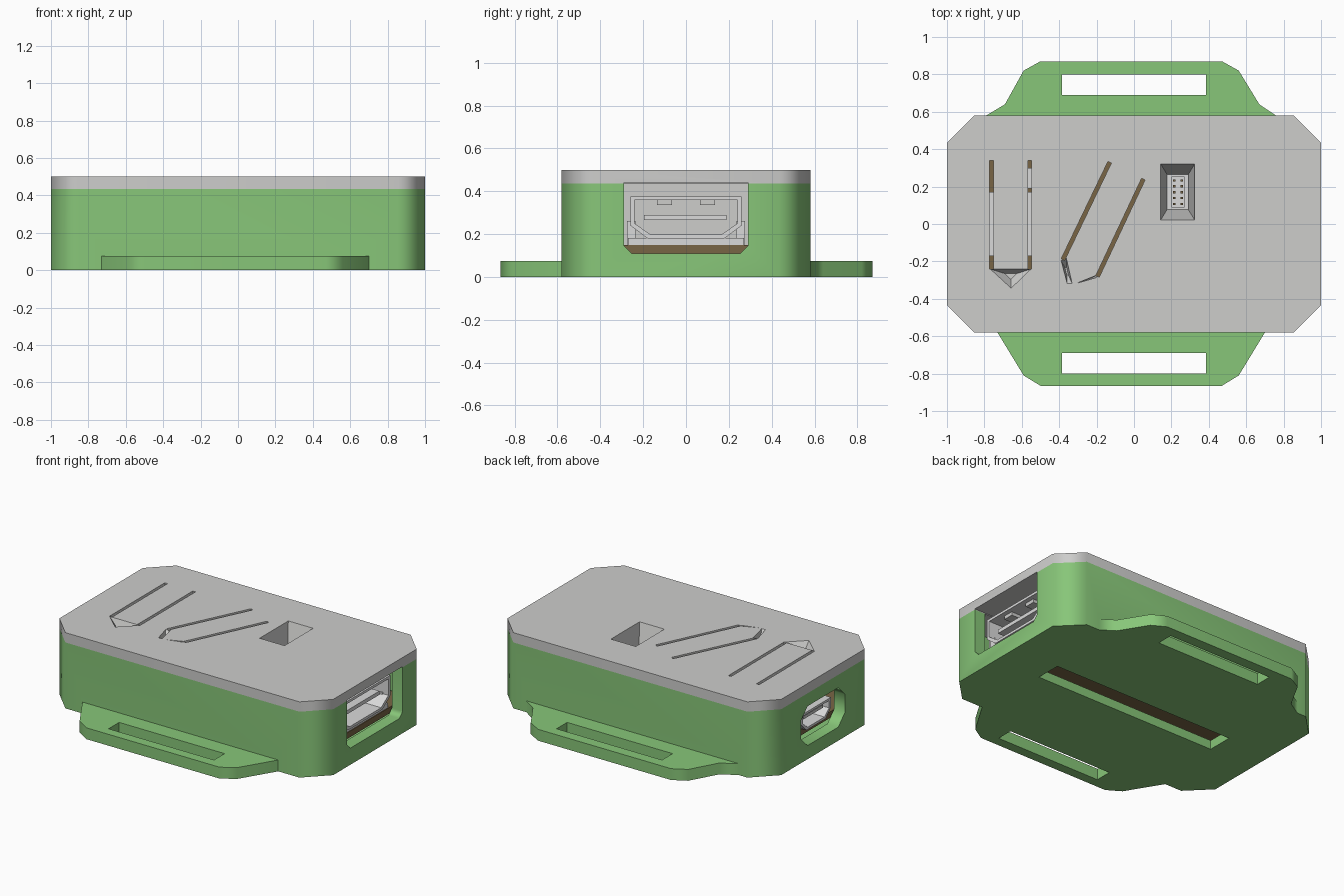
import bpy, bmesh, math
from mathutils import Vector

cube = bpy.data.objects.get("Cube")
if cube:
    bpy.data.objects.remove(cube, do_unlink=True)


def material(name, r, g, b):
    m = bpy.data.materials.new(name)
    m.use_nodes = True
    m.diffuse_color = (r, g, b, 1)
    node = next(n for n in m.node_tree.nodes if n.type == 'BSDF_PRINCIPLED')
    node.inputs["Base Color"].default_value = (r, g, b, 1)
    node.inputs["Roughness"].default_value = 0.6
    return m


GREEN = material("case_green", 0.245, 0.565, 0.19)
GREY = material("lid_grey", 0.61, 0.61, 0.60)
SILVER = material("connector_silver", 0.70, 0.70, 0.70)
BROWN = material("board_brown", 0.19, 0.13, 0.06)


def prism(name, pts, t0, t1, mat, axis='z', taper=1.0):
    """Extrude a profile along z (points are x, y) or x (points are y, z)."""
    cx = sum(p[0] for p in pts) / len(pts)
    cy = sum(p[1] for p in pts) / len(pts)

    def place(a, b, t):
        return (a, b, t) if axis == 'z' else (t, a, b)
    bm = bmesh.new()
    low = [bm.verts.new(place(cx + (a - cx) * taper, cy + (b - cy) * taper, t0)) for a, b in pts]
    top = [bm.verts.new(place(a, b, t1)) for a, b in pts]
    bm.faces.new(low)
    bm.faces.new(top)
    n = len(pts)
    for i in range(n):
        j = (i + 1) % n
        bm.faces.new((low[i], low[j], top[j], top[i]))
    bmesh.ops.recalc_face_normals(bm, faces=bm.faces)
    me = bpy.data.meshes.new(name)
    bm.to_mesh(me)
    bm.free()
    me.materials.append(mat)
    ob = bpy.data.objects.new(name, me)
    bpy.context.collection.objects.link(ob)
    return ob


def activate(ob):
    bpy.ops.object.select_all(action='DESELECT')
    ob.select_set(True)
    bpy.context.view_layer.objects.active = ob


def combine(ob, other, op='DIFFERENCE'):
    mod = ob.modifiers.new("combine", 'BOOLEAN')
    mod.operation = op
    mod.solver = 'EXACT'
    mod.object = other
    activate(ob)
    bpy.ops.object.modifier_apply(modifier=mod.name)
    bpy.data.objects.remove(other, do_unlink=True)


def rect(a0, a1, b0, b1):
    return [(a0, b0), (a1, b0), (a1, b1), (a0, b1)]


def octagon(w, h, c):
    """Rectangle of half sizes w, h with corners cut by c."""
    return [(w, h - c), (w - c, h), (c - w, h), (-w, h - c),
            (-w, c - h), (c - w, -h), (w - c, -h), (w, c - h)]


def line(x0, y0, x1, y1, width):
    """Thin rectangle around a segment."""
    d = Vector((x1 - x0, y1 - y0)).normalized() * width / 2
    return [(x0 - d.y, y0 + d.x), (x1 - d.y, y1 + d.x),
            (x1 + d.y, y1 - d.x), (x0 + d.y, y0 - d.x)]


def finish(ob):
    activate(ob)
    bpy.ops.object.shade_smooth_by_angle(angle=math.radians(50))
    mod = ob.modifiers.new("even_shading", 'WEIGHTED_NORMAL')
    mod.keep_sharp = True


# Case shell with two strap tabs
OUTER = octagon(1.0, 0.58, 0.145)
case = prism("case_body", OUTER, 0, 0.435, GREEN)
back = [(-0.79, 0.58), (-0.69, 0.64), (-0.59, 0.82), (-0.5, 0.87),
        (0.47, 0.87), (0.56, 0.82), (0.67, 0.64), (0.76, 0.58)]
front = [(-0.73, -0.58), (-0.59, -0.81), (-0.5, -0.865),
         (0.47, -0.865), (0.56, -0.81), (0.70, -0.58)]
for side, pts in ((1, back), (-1, front)):
    inner = [(pts[-1][0], side * 0.53), (pts[0][0], side * 0.53)]
    combine(case, prism("strap_tab", pts + inner, 0, 0.075, GREEN), 'UNION')
combine(case, prism("cavity", octagon(0.92, 0.5, 0.12), 0.06, 0.6, GREEN))

# Strap slots and the long slot in the floor
for y0, y1, half in ((0.69, 0.80, 0.385), (-0.80, -0.69, 0.385), (-0.085, 0.085, 0.67)):
    combine(case, prism("slot", rect(-half, half, y0, y1), -0.1, 0.2, GREEN))

# Port openings in the end walls
video_hole = [(-0.255, 0.11), (0.255, 0.11), (0.29, 0.145), (0.29, 0.44),
              (-0.29, 0.44), (-0.29, 0.145)]
usb_hole = [(a, b + 0.22) for a, b in octagon(0.23, 0.13, 0.07)]
combine(case, prism("video_cut", video_hole, 0.85, 1.1, GREEN, 'x'))
combine(case, prism("usb_cut", usb_hole, -1.1, -0.85, GREEN, 'x'))
finish(case)

# Lid with a deep collar for the header window
lid = prism("lid", OUTER, 0.435, 0.5, GREY)
combine(lid, prism("collar", rect(0.11, 0.355, -0.01, 0.35), 0.31, 0.46, GREY), 'UNION')
window = rect(0.142, 0.325, 0.02, 0.322)
combine(lid, prism("window_cut", window, 0.30, 0.505, GREY, taper=0.6))
combine(lid, prism("video_cut", video_hole, 0.85, 1.1, GREY, 'x'))

# Slits around the two flexible buttons
for seg in ((-0.762, 0.34, -0.762, -0.24), (-0.558, 0.34, -0.558, -0.24),
            (-0.13, 0.33, -0.38, -0.19), (0.05, 0.24, -0.195, -0.28)):
    combine(lid, prism("slit", line(*seg, 0.02), 0.3, 0.6, GREY))

# Button tips: shallow tapered pits
tips = [[(-0.771, -0.24), (-0.548, -0.24), (-0.657, -0.345)],
        [(-0.39, -0.195), (-0.362, -0.18), (-0.33, -0.32), (-0.357, -0.32)],
        [(-0.31, -0.318), (-0.2, -0.286), (-0.19, -0.27)]]
for pts in tips:
    combine(lid, prism("tip_pit", pts, 0.445, 0.502, GREY, taper=0.3))
finish(lid)

# Circuit board and the parts on it
prism("circuit_board", octagon(0.91, 0.48, 0.12), 0.11, 0.15, BROWN)
prism("chip_left", rect(-0.84, -0.53, -0.17, 0.17), 0.15, 0.28, SILVER)
prism("chip_middle", rect(-0.58, -0.5, 0.19, 0.30), 0.15, 0.26, SILVER)
prism("video_backing", rect(0.72, 0.78, -0.42, 0.42), 0.15, 0.435, GREY)

# Video port: hollow shell, tongue and feet
shell_pts = [(-0.18, 0.18), (0.18, 0.18), (0.26, 0.24), (0.26, 0.375),
             (-0.26, 0.375), (-0.26, 0.24)]
hole_pts = [(-0.165, 0.197), (0.165, 0.197), (0.24, 0.25), (0.24, 0.358),
            (-0.24, 0.358), (-0.24, 0.25)]
video = prism("video_port", shell_pts, 0.6, 0.93, SILVER, 'x')
combine(video, prism("mouth", hole_pts, 0.75, 1.0, SILVER, 'x'))
prism("video_tongue", rect(-0.195, 0.19, 0.265, 0.29), 0.74, 0.9, SILVER, 'x')
prism("video_base", rect(-0.27, 0.27, 0.15, 0.182), 0.6, 0.905, SILVER, 'x')
for s in (-1, 1):
    prism("video_foot", rect(s * 0.255 - 0.02, s * 0.255 + 0.02, 0.15, 0.26),
          0.65, 0.89, SILVER, 'x')
    prism("video_spring", rect(s * 0.1 - 0.035, s * 0.1 + 0.035, 0.335, 0.358),
          0.76, 0.9, GREY, 'x')

# Small data port on the other end
usb_pts = [(-0.1, 0.155), (0.1, 0.155), (0.155, 0.21), (0.155, 0.275),
           (-0.155, 0.275), (-0.155, 0.21)]
usb_mouth = [(a * 0.88, 0.217 + (b - 0.217) * 0.75) for a, b in usb_pts]
usb = prism("usb_port", usb_pts, -0.95, -0.7, SILVER, 'x')
combine(usb, prism("mouth", usb_mouth, -1.0, -0.84, SILVER, 'x'))
prism("usb_tongue", rect(-0.1, 0.1, 0.222, 0.242), -0.93, -0.83, GREY, 'x')

# Pin header below the window
header = prism("pin_header", rect(0.17, 0.30, 0.05, 0.29), 0.15, 0.30, SILVER)
combine(header, prism("header_well", rect(0.2, 0.27, 0.09, 0.25), 0.2, 0.35, SILVER))
for x in (0.215, 0.255):
    for i in range(5):
        y = 0.107 + i * 0.0315
        prism("header_pin", rect(x - 0.006, x + 0.006, y - 0.006, y + 0.006), 0.19, 0.28, BROWN)
